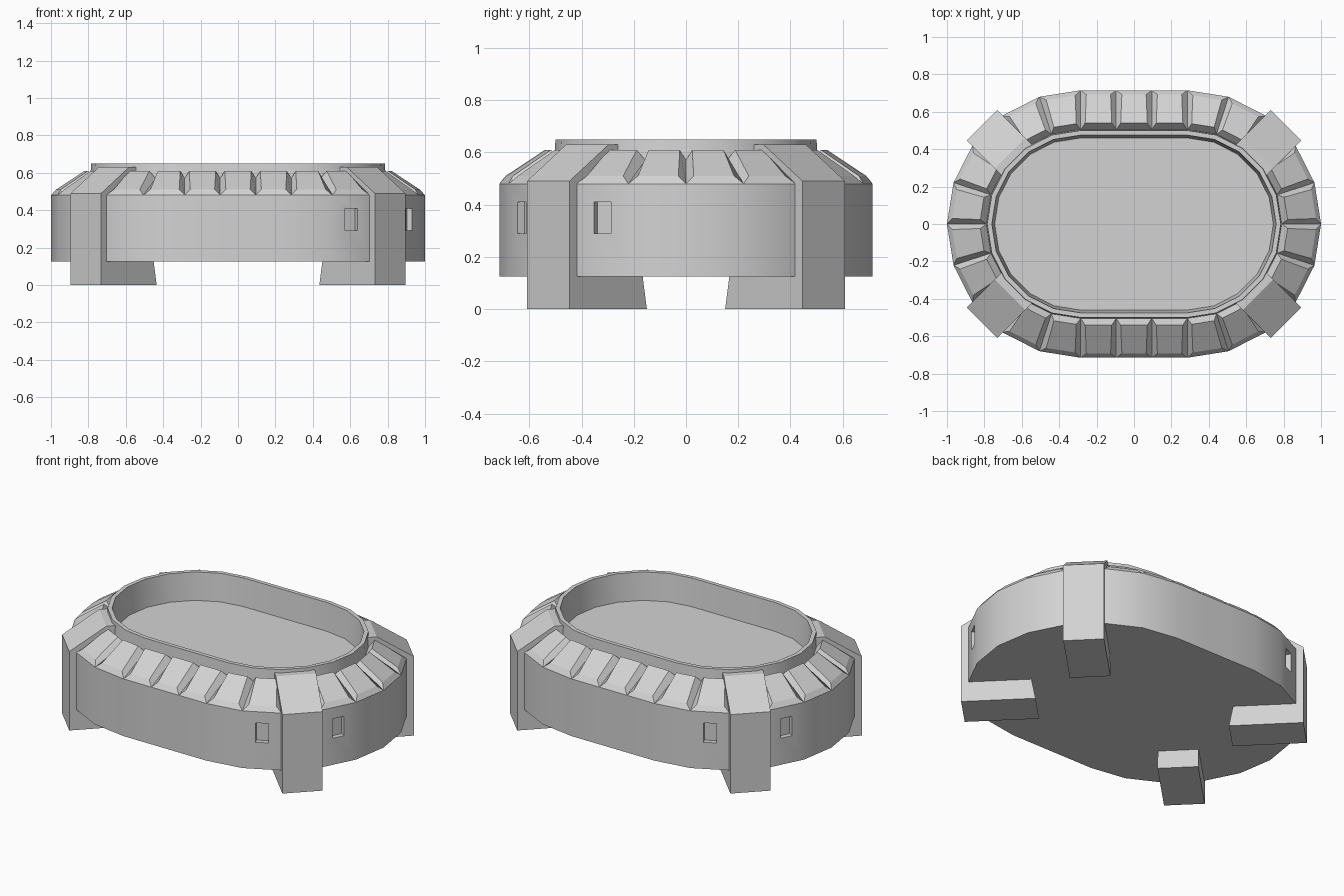
import bpy, bmesh
from math import sin, cos, radians, atan2
from mathutils import Vector

cube = bpy.data.objects.get("Cube")
if cube:
    bpy.data.objects.remove(cube, do_unlink=True)

grey = bpy.data.materials.new("light_grey")
grey.use_nodes = True
grey.diffuse_color = (0.65, 0.65, 0.65, 1)
grey.node_tree.nodes["Principled BSDF"].inputs["Base Color"].default_value = (0.65, 0.65, 0.65, 1)

HALF = 0.285    # half length of the straight sides
OUTER = 0.715   # radius of the rounded ends
STEP = 18       # degrees per end segment


def oval(r, z):
    """Ring of points: two rounded ends joined by sides of three segments."""
    pts = []
    for s in (1, -1):
        for i in range(11):
            a = radians(-90 + STEP * i)
            pts.append(Vector((s * (HALF + r * cos(a)), s * r * sin(a), z)))
        for t in (1 / 3, -1 / 3):
            pts.append(Vector((s * HALF * t, s * r, z)))
    return pts


def finish(name, bm):
    bmesh.ops.recalc_face_normals(bm, faces=bm.faces[:])
    mesh = bpy.data.meshes.new(name)
    bm.to_mesh(mesh)
    bm.free()
    mesh.materials.append(grey)
    obj = bpy.data.objects.new(name, mesh)
    bpy.context.collection.objects.link(obj)
    return obj


# Body: wall, sloping shoulder, raised rim and shallow basin
profile = [(OUTER, 0.125), (OUTER, 0.48), (0.505, 0.57), (0.5, 0.65), (0.475, 0.65), (0.46, 0.48)]
bm = bmesh.new()
rings = [[bm.verts.new(p) for p in oval(r, z)] for r, z in profile]
for low, high in zip(rings, rings[1:]):
    for i in range(len(low)):
        j = (i + 1) % len(low)
        bm.faces.new((low[i], low[j], high[j], high[i]))
bm.faces.new(rings[0])
bm.faces.new(rings[-1])
body = finish("body", bm)

# Small recessed windows beside two opposite legs
for s in (1, -1):
    for deg in (27, 63):
        a = radians(deg)
        d = Vector((s * cos(a), -s * sin(a)))
        x, y = s * HALF + d.x * 0.706, d.y * 0.706
        bpy.ops.mesh.primitive_cube_add(size=1, location=(x, y, 0.35), rotation=(0, 0, atan2(d.y, d.x)))
        cutter = bpy.context.object
        cutter.name = "window_cutter"
        cutter.scale = (0.06, 0.073, 0.12)
        cutter.hide_render = True
        cutter.data.materials.append(grey)
        mod = body.modifiers.new("window", "BOOLEAN")
        mod.operation = "DIFFERENCE"
        mod.solver = "EXACT"
        mod.object = cutter
        bpy.context.view_layer.objects.active = body
        bpy.ops.object.modifier_apply(modifier=mod.name)
        bpy.data.objects.remove(cutter, do_unlink=True)

bpy.ops.object.select_all(action="DESELECT")
body.select_set(True)
bpy.context.view_layer.objects.active = body
bpy.ops.object.shade_smooth_by_angle(angle=radians(30))

# Raised shoulder panels, one per segment except under the legs
base_out, base_in = oval(OUTER, 0.48), oval(0.505, 0.57)
top_out, top_in = oval(0.692, 0.51), oval(0.54, 0.61)


def inset(a, b, d):
    step = (b - a).normalized() * d
    return a + step, b - step


bm = bmesh.new()
count = len(base_out)
for i in range(count):
    if i % 13 in (2, 7):
        continue
    j = (i + 1) % count
    base = [base_out[i], base_out[j], base_in[j], base_in[i]]
    o1, o2 = inset(top_out[i], top_out[j], 0.03)
    n1, n2 = inset(top_in[i], top_in[j], 0.024)
    lower = [bm.verts.new(p) for p in base]
    upper = [bm.verts.new(p) for p in (o1, o2, n2, n1)]
    bm.faces.new(upper)
    bm.faces.new(lower[::-1])
    for k in range(4):
        m = (k + 1) % 4
        bm.faces.new((lower[k], lower[m], upper[m], upper[k]))
finish("shoulder_panels", bm)

# Legs: one extruded side profile, turned to the four diagonals
leg_profile = [(0.327, 0), (0.747, 0), (0.747, 0.49), (0.535, 0.63),
               (0.48, 0.63), (0.48, 0.4), (0.4, 0.4)]
for sx, side in ((1, "left"), (-1, "right")):
    for sy, end in ((1, "back"), (-1, "front")):
        out = Vector((sx, sy, 0)).normalized()
        across = Vector((-out.y, out.x, 0)) * 0.115
        centre = Vector((sx * HALF, 0, 0))
        bm = bmesh.new()
        a, b = [[bm.verts.new(centre + out * r + across * w + Vector((0, 0, z)))
                 for r, z in leg_profile] for w in (-1, 1)]
        bm.faces.new(a)
        bm.faces.new(b[::-1])
        for k in range(len(a)):
            m = (k + 1) % len(a)
            bm.faces.new((a[k], b[k], b[m], a[m]))
        finish(f"{end}_{side}_leg", bm)
